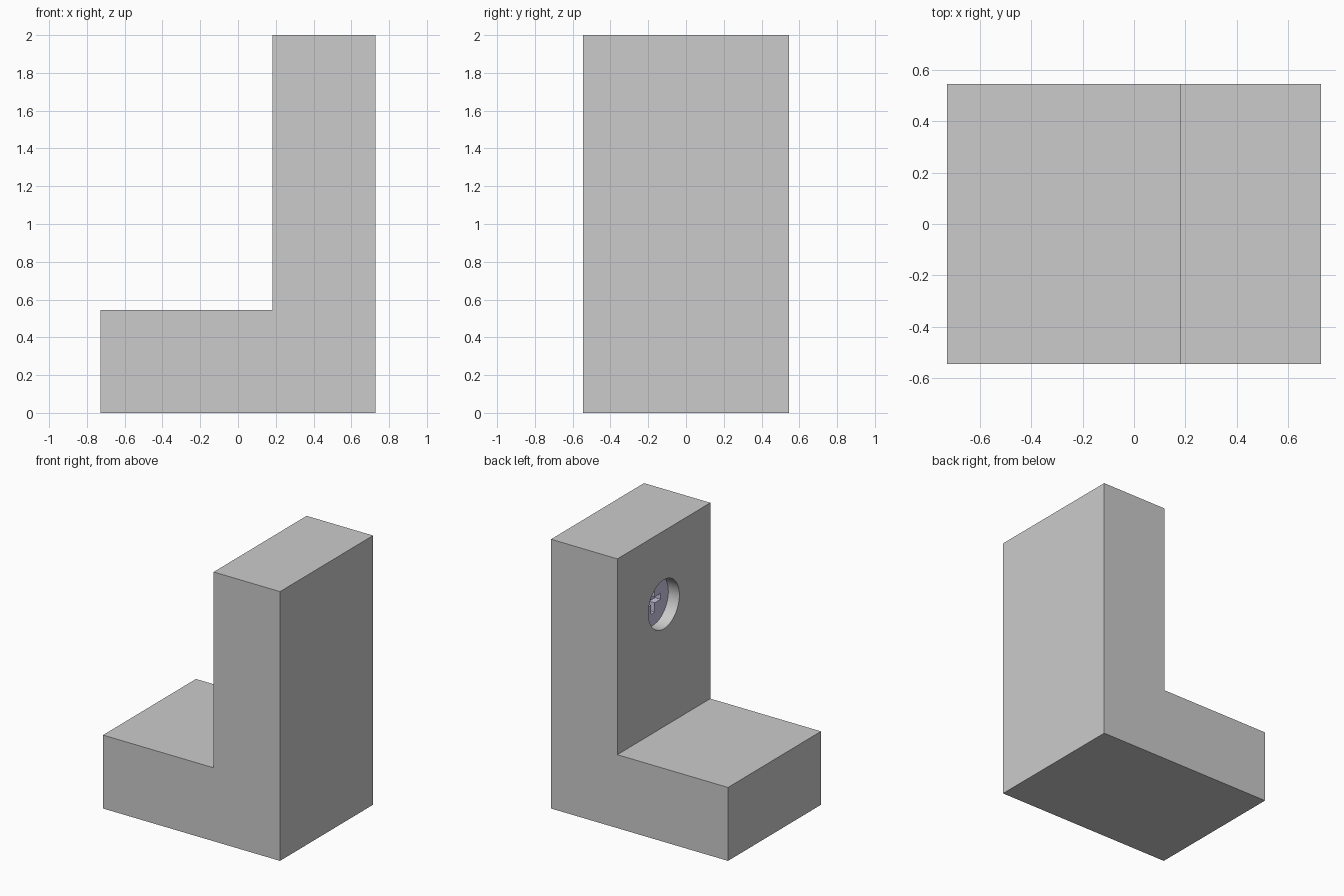
import bpy, bmesh, math
from mathutils import Matrix

if "Cube" in bpy.data.objects:
    bpy.data.objects.remove(bpy.data.objects["Cube"])

U = 2 / 11  # module used by all dimensions


def make_object(name, bm):
    bmesh.ops.recalc_face_normals(bm, faces=bm.faces)
    mesh = bpy.data.meshes.new(name)
    bm.to_mesh(mesh)
    bm.free()
    obj = bpy.data.objects.new(name, mesh)
    bpy.context.collection.objects.link(obj)
    return obj


def cylinder_x(name, x0, x1, z, radius):
    bm = bmesh.new()
    place = Matrix.Translation(((x0 + x1) / 2, 0, z)) @ Matrix.Rotation(math.pi / 2, 4, 'Y')
    bmesh.ops.create_cone(bm, cap_ends=True, segments=64, radius1=radius,
                          radius2=radius, depth=x1 - x0, matrix=place)
    return make_object(name, bm)


def extrude(name, points, vector):
    bm = bmesh.new()
    face = bm.faces.new([bm.verts.new(p) for p in points])
    ext = bmesh.ops.extrude_face_region(bm, geom=[face])
    bmesh.ops.translate(bm, vec=vector,
                        verts=[g for g in ext['geom'] if isinstance(g, bmesh.types.BMVert)])
    return make_object(name, bm)


def cut(obj, cutter):
    mod = obj.modifiers.new("cut", 'BOOLEAN')
    mod.operation = 'DIFFERENCE'
    mod.solver = 'EXACT'
    mod.object = cutter
    bpy.context.view_layer.objects.active = obj
    obj.select_set(True)
    bpy.ops.object.modifier_apply(modifier=mod.name)
    bpy.data.objects.remove(cutter)
    bpy.ops.object.shade_smooth_by_angle(angle=math.radians(30))
    obj.select_set(False)


# L-shaped bracket
profile = [(-4, 0), (4, 0), (4, 11), (1, 11), (1, 3), (-4, 3)]
body = extrude("bracket", [(x * U, -3 * U, z * U) for x, z in profile], (0, 6 * U, 0))

# Round screw hole in the upright
cut(body, cylinder_x("hole_cutter", 0.5 * U, 2 * U, 8 * U, U))

# Screw head sunk in the hole
head = cylinder_x("screw_head", 1.5 * U, 2 * U, 8 * U, U)

# Cross-shaped driver slot
a, w = 0.5 * U, 0.12 * U
cross = []
for i in range(4):
    c, s = round(math.cos(i * math.pi / 2)), round(math.sin(i * math.pi / 2))
    for y, z in ((a, -w), (a, w), (w, w)):
        cross.append((1.4 * U, y * c - z * s, 8 * U + y * s + z * c))
cut(head, extrude("slot_cutter", cross, (0.35 * U, 0, 0)))

metal = bpy.data.materials.new("screw_metal")
metal.diffuse_color = (0.6, 0.57, 0.78, 1)
metal.use_nodes = True
metal.node_tree.nodes["Principled BSDF"].inputs["Base Color"].default_value = metal.diffuse_color
head.data.materials.clear()
head.data.materials.append(metal)
